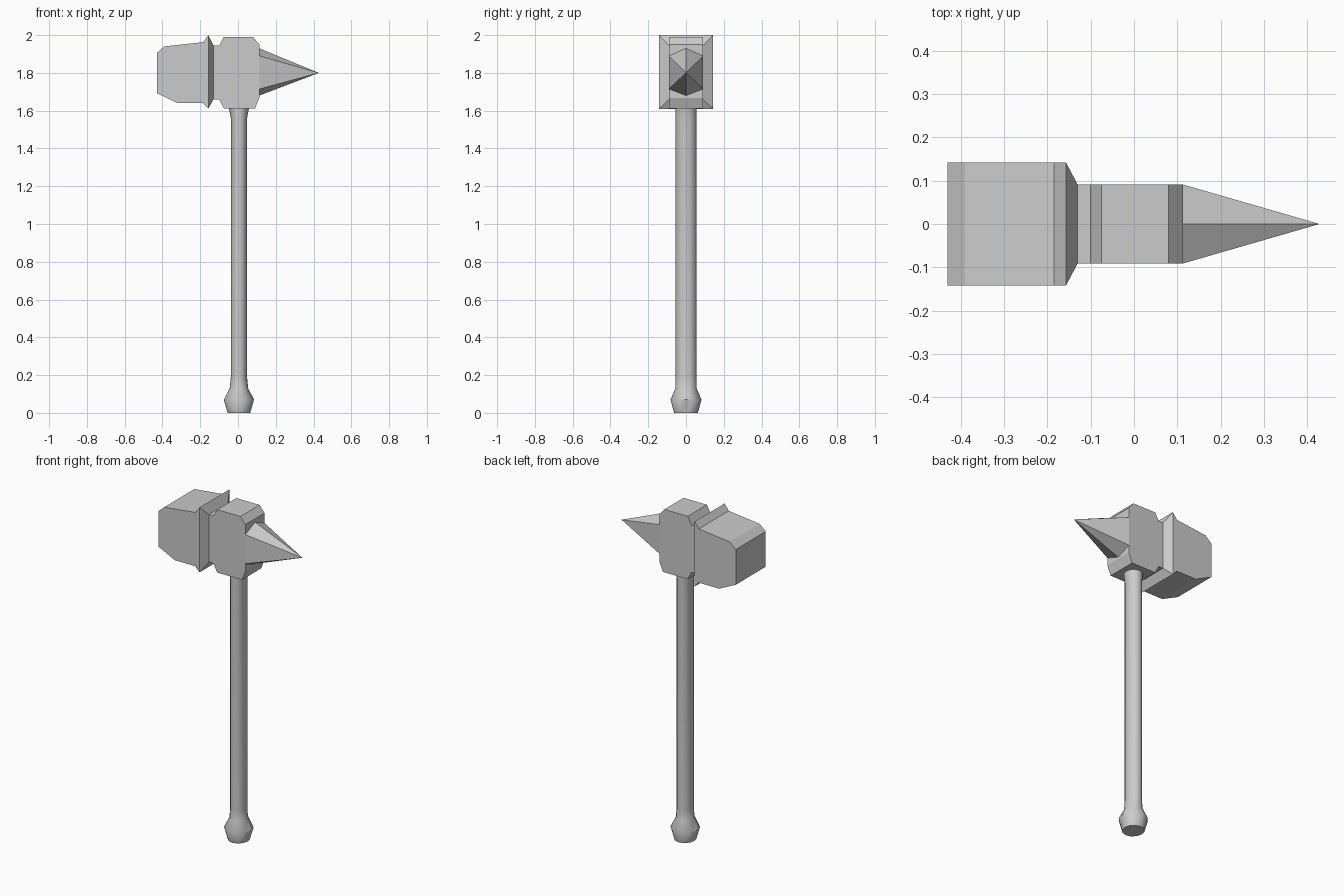
import bpy, bmesh, math

cube = bpy.data.objects.get("Cube")
if cube:
    bpy.data.objects.remove(cube)

steel = bpy.data.materials.new("grey_steel")
steel.use_nodes = True
grey = (0.6, 0.6, 0.6, 1)
steel.diffuse_color = grey
steel.node_tree.nodes["Principled BSDF"].inputs["Base Color"].default_value = grey


def finish(name, bm):
    bmesh.ops.recalc_face_normals(bm, faces=bm.faces[:])
    mesh = bpy.data.meshes.new(name)
    bm.to_mesh(mesh)
    bm.free()
    mesh.materials.append(steel)
    obj = bpy.data.objects.new(name, mesh)
    bpy.context.collection.objects.link(obj)
    return obj


def loft(name, rings):
    """Join closed rings of points and cap both ends."""
    bm = bmesh.new()
    loops = [[bm.verts.new(p) for p in ring] for ring in rings]
    for a, b in zip(loops, loops[1:]):
        for i in range(len(a)):
            j = (i + 1) % len(a)
            bm.faces.new((a[i], a[j], b[j], b[i]))
    bm.faces.new(loops[0])
    bm.faces.new(loops[-1])
    return finish(name, bm)


def slab(name, outline, half):
    """Extrude a side outline (x, z) across the width."""
    return loft(name, [[(x, y, z) for x, z in outline] for y in (-half, half)])


def rect(x, half, low, high):
    return [(x, -half, low), (x, half, low), (x, half, high), (x, -half, high)]


# Striking block with raised inner rim
slab("hammer_block", [(-0.43, 1.693), (-0.32, 1.64), (-0.185, 1.64), (-0.157, 1.61),
                      (-0.157, 2.0), (-0.185, 1.963), (-0.39, 1.94), (-0.43, 1.905)], 0.142)

# Collar tapering from the rim to the narrow neck
loft("collar", [rect(-0.157, 0.142, 1.61, 2.0), rect(-0.13, 0.091, 1.66, 1.945),
                rect(-0.09, 0.091, 1.66, 1.945)])

# Chamfered centre block
slab("centre_block", [(-0.1, 1.66), (-0.075, 1.612), (0.09, 1.612), (0.113, 1.668),
                      (0.113, 1.95), (0.08, 1.99), (-0.075, 1.99), (-0.1, 1.945)], 0.091)

# Six-sided spike
bm = bmesh.new()
tip = bm.verts.new((0.428, 0, 1.8))
base = [bm.verts.new((0.113, y, z)) for y, z in
        [(0, 1.68), (0.091, 1.715), (0.091, 1.89), (0, 1.93), (-0.091, 1.89), (-0.091, 1.715)]]
for i in range(6):
    bm.faces.new((base[i], base[(i + 1) % 6], tip))
bm.faces.new(base)
finish("spike", bm)

# Oval handle with flared pommel: height, radius in x, radius in y
sections = [(0, 0.06, 0.063), (0.07, 0.08, 0.082), (0.13, 0.049, 0.056),
            (0.19, 0.043, 0.055), (1.56, 0.043, 0.055), (1.613, 0.053, 0.055)]
SIDES = 12
angles = [2 * math.pi * i / SIDES for i in range(SIDES)]
handle = loft("handle", [[(0.005 + rx * math.cos(a), ry * math.sin(a), z) for a in angles]
                         for z, rx, ry in sections])
bpy.ops.object.select_all(action="DESELECT")
handle.select_set(True)
bpy.context.view_layer.objects.active = handle
bpy.ops.object.shade_smooth_by_angle(angle=math.radians(40))
